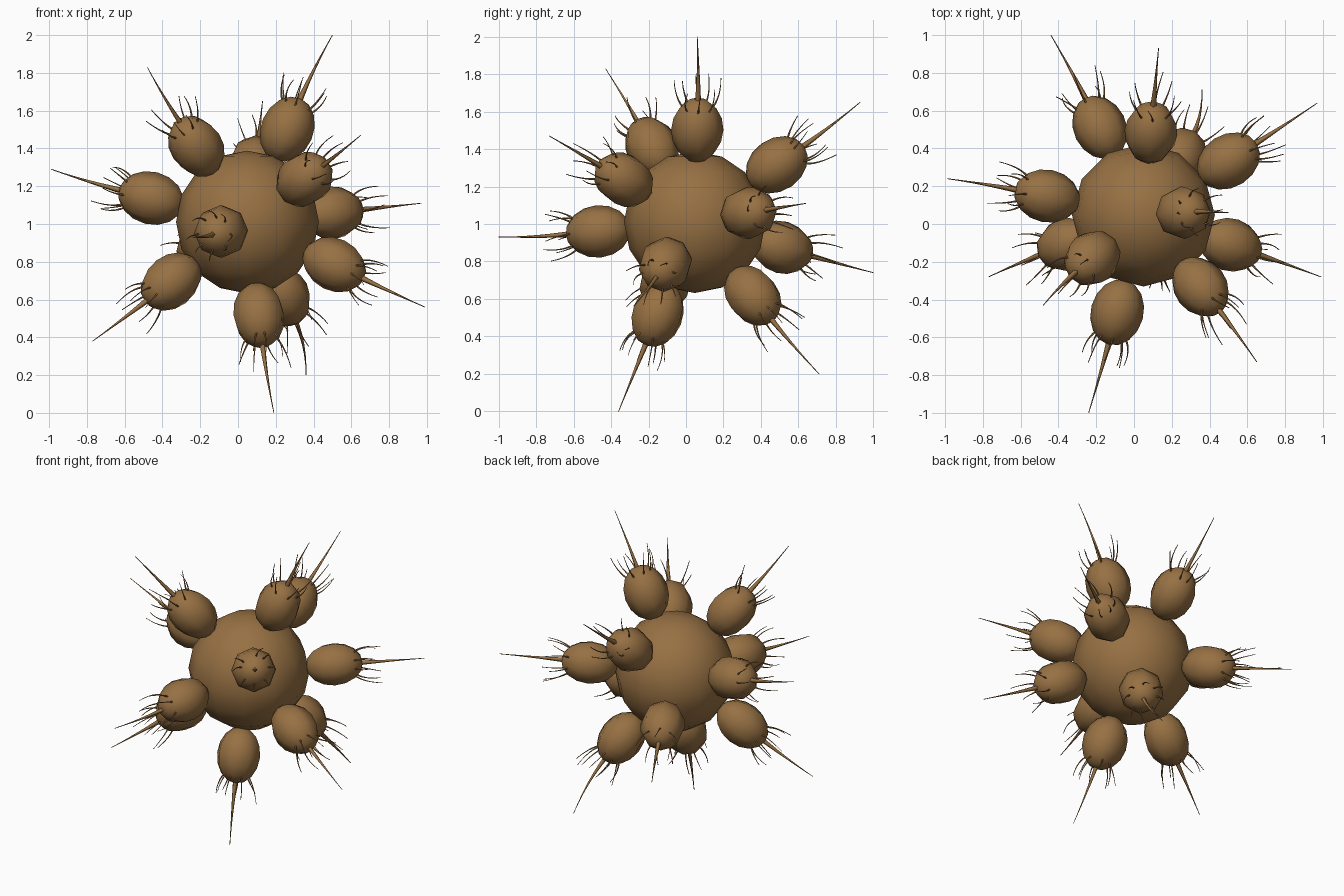
import bpy, math, random
from mathutils import Vector, Matrix

if "Cube" in bpy.data.objects:
    bpy.data.objects.remove(bpy.data.objects["Cube"])

random.seed(4)
CENTER = Vector((0.05, 0.047, 1.01))
POD_DIST, POD_LEN, POD_RAD = 0.535, 0.178, 0.14

brown = bpy.data.materials.new("brown")
brown.diffuse_color = (0.31, 0.165, 0.057, 1)
brown.use_nodes = True
brown.node_tree.nodes["Principled BSDF"].inputs["Base Color"].default_value = brown.diffuse_color

# Pod centre and tip of its long whisker
PODS = [
    ((-0.22, -0.18, 1.41), (-0.48, -0.43, 1.83)),
    ((0.26, 0.06, 1.50), (0.50, 0.06, 2.0)),
    ((0.35, -0.33, 1.235), (0.65, -0.73, 1.47)),
    ((-0.47, 0.15, 1.14), (-0.99, 0.24, 1.29)),
    ((0.51, 0.34, 1.06), (0.97, 0.64, 1.11)),
    ((0.51, -0.11, 0.785), (0.99, -0.28, 0.56)),
    ((-0.09, -0.47, 0.96), (-0.24, -1.0, 0.93)),
    ((-0.36, -0.11, 0.69), (-0.77, -0.28, 0.38)),
    ((0.11, -0.15, 0.52), (0.19, -0.36, 0.0)),
    ((0.25, 0.37, 0.60), (0.36, 0.71, 0.20)),
    ((0.09, 0.49, 1.32), (0.13, 0.93, 1.65)),
    ((-0.19, 0.53, 0.87), (-0.44, 1.0, 0.74)),
]


def ball(name, segments, rings, matrix):
    bpy.ops.mesh.primitive_uv_sphere_add(segments=segments, ring_count=rings, radius=1)
    ob = bpy.context.object
    ob.name = name
    ob.data.transform(matrix)
    ob.data.materials.append(brown)
    bpy.ops.object.shade_smooth()
    return ob


def whiskers(name, strands):
    """Tapered curved hairs; each strand is (start, bend, tip, base radius, tip radius)."""
    cu = bpy.data.curves.new(name, 'CURVE')
    cu.dimensions = '3D'
    cu.bevel_depth = 1.0
    cu.bevel_resolution = 0
    cu.use_fill_caps = True
    steps = 7
    for a, b, c, r0, r1 in strands:
        sp = cu.splines.new('POLY')
        sp.points.add(steps - 1)
        for i, p in enumerate(sp.points):
            t = i / (steps - 1)
            p.co = (*(a * (1 - t) ** 2 + b * 2 * t * (1 - t) + c * t * t), 1)
            p.radius = r1 + (r0 - r1) * (1 - t) ** 1.5
    cu.materials.append(brown)
    ob = bpy.data.objects.new(name, cu)
    bpy.context.collection.objects.link(ob)
    bpy.ops.object.select_all(action='DESELECT')
    ob.select_set(True)
    bpy.context.view_layer.objects.active = ob
    bpy.ops.object.convert(target='MESH')
    bpy.ops.object.shade_smooth()


# Central body
ball("body", 12, 8, Matrix.Translation(CENTER) @ Matrix.Scale(0.378, 4))

for n, (pod, tip) in enumerate(PODS, 1):
    axis = (Vector(pod) - CENTER).normalized()
    frame = Matrix.Translation(CENTER + axis * POD_DIST) @ axis.to_track_quat('Z', 'Y').to_matrix().to_4x4()

    # Egg-shaped pod pointing away from the body
    ball(f"pod_{n}", 8, 8, frame @ Matrix.Diagonal((POD_RAD, POD_RAD, POD_LEN, 1)))

    # Long whisker at the pod's end
    start = frame @ Vector((0, 0, POD_LEN - 0.03))
    strands = [(start, start + axis * 0.19, Vector(tip), 0.017, 0.002)]

    # Ring of short whiskers around it
    for k in range(8):
        ang = math.tau * k / 8 + random.uniform(-0.2, 0.2)

        def at(r, z, twist=0.0):
            return frame @ Vector((r * math.cos(ang + twist), r * math.sin(ang + twist), z))
        reach = random.uniform(0.23, 0.30)
        twist = random.uniform(-0.25, 0.25)
        strands.append((at(0.08, 0.125), at(0.125, 0.18), at(random.uniform(0.11, 0.155), reach, twist),
                        0.006, 0.002))
    whiskers(f"whiskers_{n}", strands)
